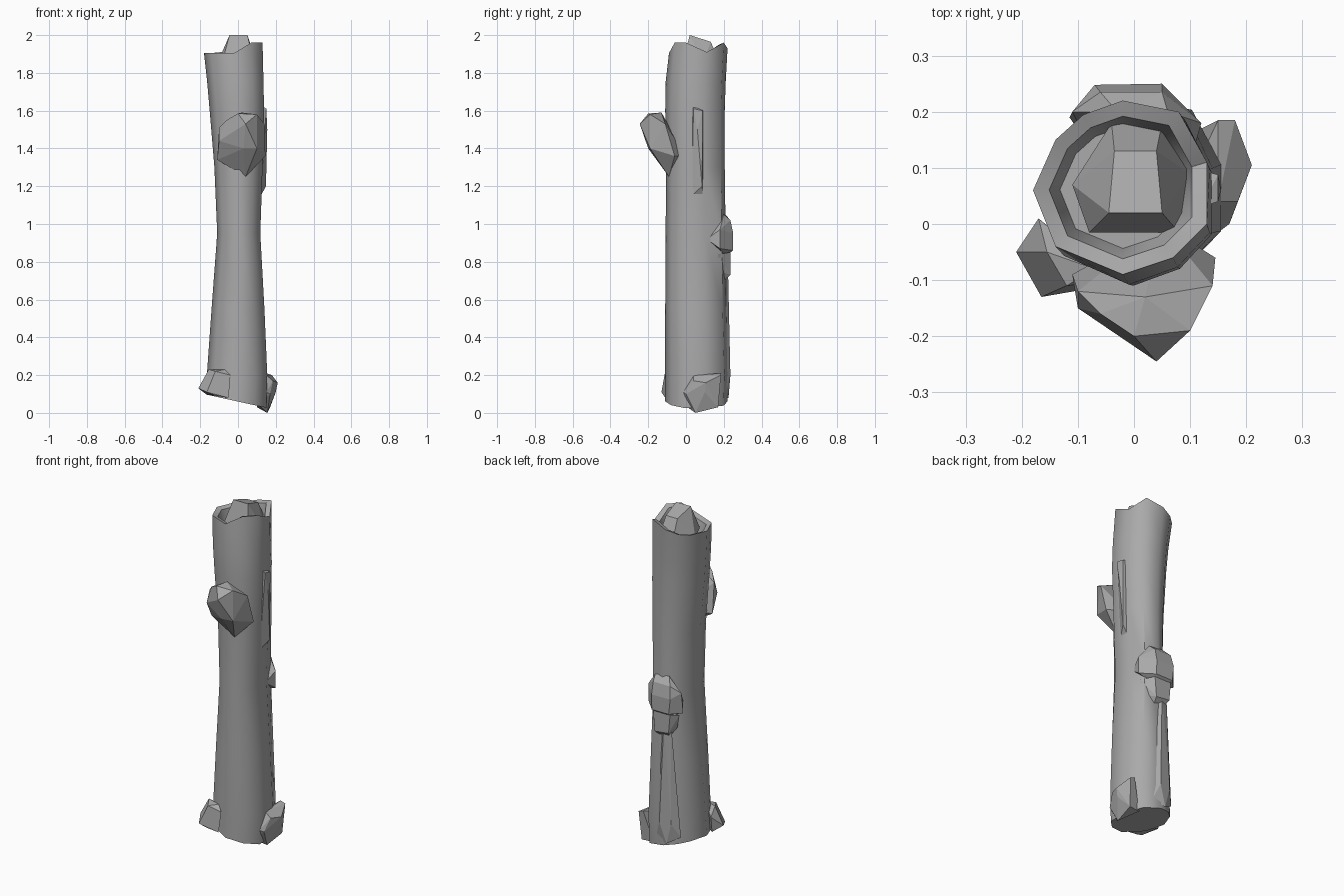
import bpy
import bmesh
from mathutils import Vector

default_cube = bpy.data.objects.get("Cube")
if default_cube:
    bpy.data.objects.remove(default_cube, do_unlink=True)

# One grey bark material
bark = bpy.data.materials.new("grey_bark")
bark.use_nodes = True
grey = (0.4, 0.4, 0.4, 1)
bark.diffuse_color = grey
bark.node_tree.nodes["Principled BSDF"].inputs["Base Color"].default_value = grey


def finish(name, mesh_builder):
    """Turn a bmesh into a named object with the bark material."""
    bmesh.ops.recalc_face_normals(mesh_builder, faces=mesh_builder.faces)
    mesh = bpy.data.meshes.new(name)
    mesh_builder.to_mesh(mesh)
    mesh_builder.free()
    mesh.materials.append(bark)
    part = bpy.data.objects.new(name, mesh)
    bpy.context.collection.objects.link(part)
    return part


def chunk(name, corners):
    """Flat-faced lump of wood wrapped around a few corner points."""
    builder = bmesh.new()
    for corner in corners:
        builder.verts.new(corner)
    result = bmesh.ops.convex_hull(builder, input=builder.verts)
    unused = set(result["geom_interior"]) | set(result["geom_unused"])
    loose = [item for item in unused if isinstance(item, bmesh.types.BMVert)]
    bmesh.ops.delete(builder, geom=loose, context="VERTS")
    bmesh.ops.dissolve_limit(builder, angle_limit=0.12,
                             verts=builder.verts, edges=builder.edges)
    return finish(name, builder)


# Trunk: the broken rim outline is stretched to fit each height
rim = [Vector(p) for p in (
    (-.02, .22, 1.93), (.08, .2, 1.96), (.13, .11, 1.91), (.13, 0, 1.96),
    (.07, -.06, 1.96), (-.02, -.09, 1.905), (-.14, -.04, 1.905),
    (-.18, .06, 1.905), (-.14, .15, 1.905), (-.09, .195, 1.91))]
rim_low = Vector((-.18, -.09))
rim_size = Vector((.31, .31))

# Height, then left, right, front and back limits
sections = [
    (.06, -.17, .15, -.11, .22), (.2, -.165, .155, -.11, .225),
    (.55, -.14, .14, -.11, .215), (.95, -.11, .118, -.108, .21),
    (1.3, -.125, .13, -.105, .205), (1.6, -.15, .138, -.11, .205),
    (1.75, -.163, .135, -.108, .21)]


def fitted_ring(height, left, right, front, back):
    ring = []
    for point in rim:
        across = (point.x - rim_low.x) / rim_size.x
        along = (point.y - rim_low.y) / rim_size.y
        ring.append(Vector((left + across * (right - left),
                            front + along * (back - front), height)))
    return ring


def shrunken_rim(scale, drop):
    centre = Vector((-.02, .065, 0))
    ring = []
    for point in rim:
        inner = centre + (point - centre) * scale
        inner.z = point.z - drop
        ring.append(inner)
    return ring


rings = [fitted_ring(*section) for section in sections]
for point in rings[0]:
    point.z -= .22 * point.x        # slanted cut at the foot
rings += [rim, shrunken_rim(.82, .01), shrunken_rim(.7, .09)]

builder = bmesh.new()
loops = [[builder.verts.new(point) for point in ring] for ring in rings]
for lower, upper in zip(loops, loops[1:]):
    for i in range(len(rim)):
        j = (i + 1) % len(rim)
        builder.faces.new((lower[i], lower[j], upper[j], upper[i]))
builder.faces.new(loops[0])
builder.faces.new(loops[-1])
trunk = finish("trunk", builder)
bpy.ops.object.select_all(action="DESELECT")
trunk.select_set(True)
bpy.context.view_layer.objects.active = trunk
bpy.ops.object.shade_smooth_by_angle(angle=0.9)

# Broken heartwood standing inside the rim
chunk("heartwood", [
    (-.045, .02, 2), (.05, .02, 2), (.04, .13, 1.965), (-.035, .13, 1.965),
    (-.08, -.015, 1.87), (.08, -.015, 1.87), (.1, .09, 1.85),
    (.05, .18, 1.86), (-.04, .18, 1.86), (-.11, .07, 1.85)])

# Branch stub on the front
chunk("front_stub", [
    (.04, -.245, 1.53), (.1, -.19, 1.58), (0, -.2, 1.585), (.02, -.13, 1.59),
    (.14, -.11, 1.53), (.145, -.06, 1.36), (.1, -.19, 1.4), (.04, -.09, 1.25),
    (-.11, -.09, 1.34), (-.1, -.15, 1.44), (-.1, -.12, 1.51),
    (-.06, -.16, 1.55), (.05, 0, 1.36), (.03, -.2, 1.4)])

# Swollen knot on the back, in two lumps
chunk("back_knot_upper", [
    (-.03, .2, 1.06), (.06, .2, 1.05), (-.06, .235, 1.02), (.05, .235, 1.02),
    (-.07, .248, .95), (.05, .25, .95), (-.06, .248, .86), (.05, .248, .86),
    (-.11, .2, .98), (-.115, .19, .86), (.12, .18, .97), (.12, .18, .87),
    (.1, .11, .92), (-.08, .14, .9), (0, .2, .82)])
chunk("back_knot_lower", [
    (-.06, .235, .85), (.05, .235, .85), (-.09, .19, .84), (.1, .17, .84),
    (-.05, .235, .74), (.04, .235, .73), (-.03, .2, .7), (.03, .2, .7),
    (-.07, .18, .76), (.08, .16, .76)])

# Ridge running down from the back knot
chunk("back_ridge", [
    (-.05, .21, .78), (-.01, .222, .78), (.02, .2, .78), (-.1, .19, .12),
    (-.06, .225, .2), (.01, .235, .2), (.06, .2, .07), (-.03, .225, .08)])

# Splinter on the left side
chunk("side_splinter", [
    (.12, .03, 1.63), (.15, .04, 1.61), (.15, .088, 1.6), (.12, .095, 1.6),
    (.155, .06, 1.5), (.148, .085, 1.2), (.12, .03, 1.15), (.11, .09, 1.13)])

# Root stubs at the foot
chunk("left_root", [
    (.21, .105, .16), (.18, .185, .2), (.15, .185, .21), (.15, .04, .2),
    (.185, .04, .17), (.15, -.015, .11), (.17, 0, .1), (.2, .1, .11),
    (.155, .05, 0), (.17, .17, .03), (.1, .16, .03), (.1, -.02, .05),
    (.1, .08, .18)])
chunk("right_root", [
    (-.21, -.05, .13), (-.165, -.13, .11), (-.17, .01, .19), (-.12, -.11, .22),
    (-.155, -.05, .23), (-.07, -.08, .23), (-.04, -.1, .2), (-.12, -.115, .09),
    (-.17, 0, .1), (-.05, -.11, .08)])
